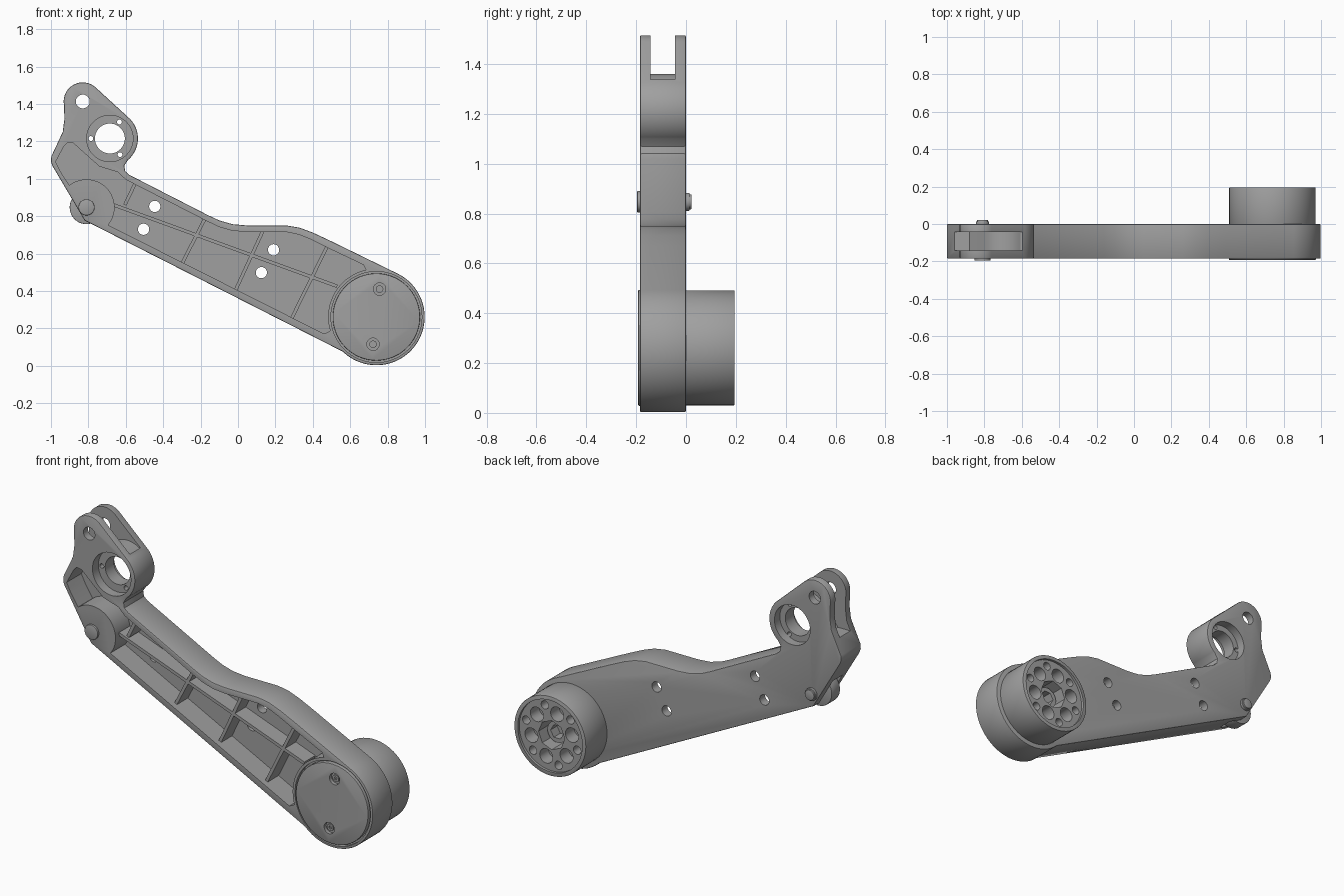
import bpy, bmesh
from math import sin, cos, radians, hypot
from mathutils import Vector

if "Cube" in bpy.data.objects:
    bpy.data.objects.remove(bpy.data.objects["Cube"])

grey = bpy.data.materials.new("cast_grey")
grey.use_nodes = True
COLOUR = (0.35, 0.35, 0.35, 1)
grey.diffuse_color = COLOUR
grey.node_tree.nodes["Principled BSDF"].inputs["Base Color"].default_value = COLOUR

FRONT, FLOOR = -0.185, -0.05
END, PIVOT, HUB, EYE = (0.74, 0.261), (-0.81, 0.847), (-0.685, 1.215), (-0.83, 1.413)


def arc(c, r, a0, a1, n=24):
    steps = [radians(a0 + (a1 - a0) * i / n) for i in range(n + 1)]
    return [(c[0] + r * cos(a), c[1] + r * sin(a)) for a in steps]


def polar(c, r, deg):
    return (c[0] + r * cos(radians(deg)), c[1] + r * sin(radians(deg)))


def prism(name, pts, y0, y1, bevel=0):
    """Extrude an x-z outline along y, with optional rounded rims."""
    bm = bmesh.new()
    face = bm.faces.new([bm.verts.new((x, y0, z)) for x, z in pts])
    out = bmesh.ops.extrude_face_region(bm, geom=[face])
    verts = [v for v in out["geom"] if isinstance(v, bmesh.types.BMVert)]
    bmesh.ops.translate(bm, verts=verts, vec=(0, y1 - y0, 0))
    bmesh.ops.recalc_face_normals(bm, faces=bm.faces)
    if bevel:
        rims = [e for e in bm.edges if abs(e.verts[0].co.y - e.verts[1].co.y) < 1e-6]
        bmesh.ops.bevel(bm, geom=rims, offset=bevel, segments=2, profile=0.5, affect='EDGES')
    mesh = bpy.data.meshes.new(name)
    bm.to_mesh(mesh)
    bm.free()
    mesh.materials.append(grey)
    obj = bpy.data.objects.new(name, mesh)
    bpy.context.collection.objects.link(obj)
    return obj


def disc(name, c, r, y0, y1, bevel=0, n=48):
    return prism(name, arc(c, r, 0, 360, n)[:-1], y0, y1, bevel)


def cut(target, cutter):
    """Subtract the cutter and discard it."""
    mod = target.modifiers.new("cut", 'BOOLEAN')
    mod.operation = 'DIFFERENCE'
    mod.solver = 'EXACT'
    mod.object = cutter
    bpy.context.view_layer.update()
    bpy.context.view_layer.objects.active = target
    bpy.ops.object.modifier_apply(modifier=mod.name)
    bpy.data.objects.remove(cutter)


def bore(target, c, r, y0, y1, n=32):
    cut(target, disc("bore_cutter", c, r, y0, y1, n=n))


# Arm body outline: straight belly, round end, wavy top, hub, eye and heel
outline = [(-0.82, 0.777)]
outline += arc(END, 0.258, 226, 424, 48)
outline += [(0.49, 0.67), (0.4, 0.712), (0.33, 0.738), (0.26, 0.75), (0.05, 0.75),
            (-0.03, 0.757), (-0.1, 0.777), (-0.16, 0.805), (-0.58, 1.02),
            (-0.603, 1.04), (-0.608, 1.07)]
outline += arc(HUB, 0.15, -50, 48) + arc(EYE, 0.102, 48, 190)
outline += [(-0.928, 1.32), (-0.937, 1.25), (-0.998, 1.12), (-1, 1.09), (-0.993, 1.07)]
body = prism("arm_body", outline, FRONT, 0, 0.006)

# Open front pocket, keeping the round end and the pivot boss solid
pocket = prism("pocket_cutter", [
    (-0.8, 0.806), (0.46, 0.171), (0.49, 0.185), (0.6, 0.3), (0.69, 0.5), (0.67, 0.54),
    (0.474, 0.633), (0.39, 0.675), (0.33, 0.7), (0.26, 0.715), (0.05, 0.715),
    (-0.03, 0.722), (-0.1, 0.742), (-0.16, 0.77), (-0.6, 0.995), (-0.642, 1.035),
    (-0.74, 1.065), (-0.78, 1.1), (-0.88, 1.19), (-0.91, 1.195), (-0.93, 1.175),
    (-0.975, 1.09), (-0.95, 1.04)], FRONT - 0.1, FLOOR)
bore(pocket, END, 0.258, -1, 1, 72)
bore(pocket, PIVOT, 0.15, -1, 1, 48)
cut(body, pocket)

# Fork slot at the top and lever slot at the pivot
slot = [(-0.5, 1.34)] + arc(HUB, 0.145, 58, 150, 16)
slot += [(-0.88, 1.2), (-1.1, 1.2), (-1.1, 1.6), (-0.5, 1.6)]
cut(body, prism("slot_cutter", slot, -0.142, -0.044))
bore(body, PIVOT, 0.13, -0.14, -0.052, 40)

# Eye hole, stepped hub bore with three small holes, mounting holes
bore(body, EYE, 0.037, -1, 1)
bore(body, HUB, 0.08, -1, 1, 48)
bore(body, HUB, 0.124, -1, -0.13, 48)
bore(body, HUB, 0.115, -0.05, 1, 48)
for angle in (60, 180, 302):
    bore(body, polar(HUB, 0.102, angle), 0.013, -1, 1, 16)
mounts = [(-0.445, 0.852), (-0.505, 0.73), (0.19, 0.62), (0.125, 0.498)]
for p in mounts:
    bore(body, p, 0.03, -1, 1)

# Seat for the round cover
bore(body, END, 0.243, -1, -0.165, 64)


# Stiffening ribs inside the pocket
def rib(name, p, q, t=0.009):
    d = Vector((q[0] - p[0], q[1] - p[1])).normalized()
    n = Vector((-d.y, d.x)) * t
    p, q = Vector(p), Vector(q)
    return prism(name, [tuple(v) for v in (p - n, q - n, q + n, p + n)], -0.15, FLOOR + 0.005)


rib("long_rib", (-0.665, 0.86), (0.53, 0.425))
rib("cross_rib_1", (-0.545, 0.985), (-0.605, 0.86))
rib("cross_rib_2", (-0.175, 0.79), (-0.3, 0.545))
rib("cross_rib_3", (0.135, 0.725), (-0.015, 0.4))
rib("cross_rib_4", (0.48, 0.645), (0.285, 0.25))

# Round cover with two counterbored screws
cover = disc("round_cover", END, 0.233, -0.192, -0.16, 0.004, 64)
screws = [(0.757, 0.41), (0.722, 0.115)]
for p in screws:
    bore(cover, p, 0.033, -1, -0.172)
for i, p in enumerate(screws):
    screw = disc(f"cover_screw_{i + 1}", p, 0.02, -0.183, -0.165, n=24)
    bore(screw, p, 0.009, -1, -0.175, 6)

# Rear drum: thin rim, recessed web, ring of holes and lobes, open centre
drum = disc("rear_drum", END, 0.231, -0.01, 0.195, 0.004, 64)
bore(drum, END, 0.208, 0.18, 1, 64)
bore(drum, END, 0.085, 0.06, 1, 8)
for i in range(6):
    bore(drum, polar(END, 0.17, i * 60 + 15), 0.024, 0.08, 1, 20)
    bore(drum, polar(END, 0.135, i * 60 + 45), 0.042, 0.1, 1, 24)
inner = disc("drum_inner_collar", END, 0.062, 0.05, 0.13, n=32)
bore(inner, END, 0.042, 0.07, 1, 6)

# Pivot lever and pin
disc("pivot_lever", PIVOT, 0.09, -0.135, -0.057, 0.004)
disc("pivot_pin", PIVOT, 0.03, -0.19, 0.022, 0.003, 32)
disc("pivot_pin_head", PIVOT, 0.043, -0.196, -0.18, 0.003, 32)
disc("pivot_pin_collar", PIVOT, 0.036, -0.005, 0.014, 0.002, 32)

# Smooth round walls, keep edges crisp
for obj in bpy.context.view_layer.objects:
    obj.select_set(obj.type == 'MESH' and grey.name in obj.data.materials)
bpy.context.view_layer.objects.active = body
bpy.ops.object.shade_smooth_by_angle(angle=radians(30))
